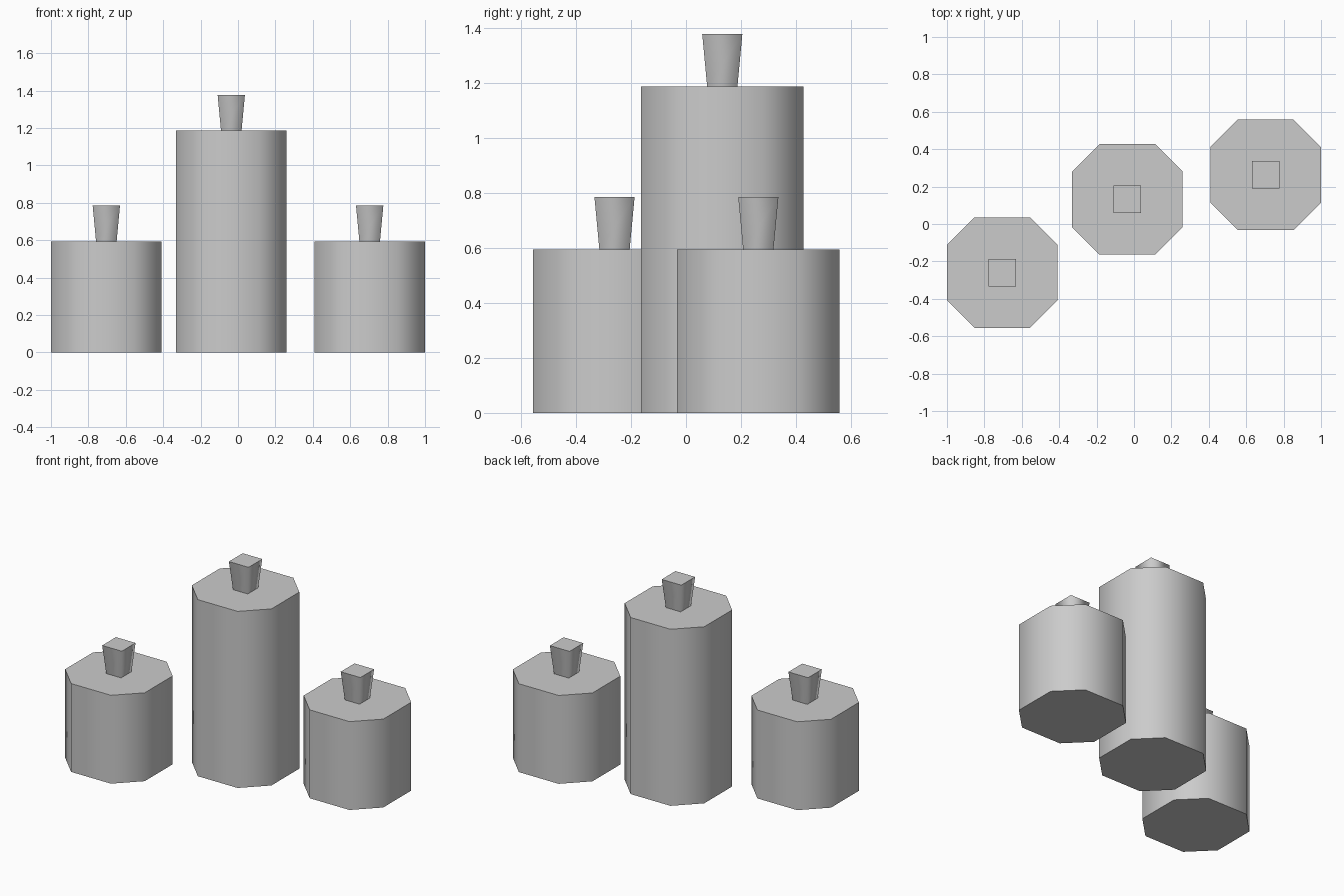
import bpy, bmesh

if "Cube" in bpy.data.objects:
    bpy.data.objects.remove(bpy.data.objects["Cube"])

def octagon(r):
    # square of half-width r with corners cut halfway
    c = r / 2
    return [(r, -c), (r, c), (c, r), (-c, r), (-r, c), (-r, -c), (-c, -r), (c, -r)]

def square(r):
    return [(r, -r), (r, r), (-r, r), (-r, -r)]

def prism(name, bottom, top, height, location, base_cap=True):
    bm = bmesh.new()
    lo = [bm.verts.new((x, y, 0)) for x, y in bottom]
    hi = [bm.verts.new((x, y, height)) for x, y in top]
    n = len(lo)
    for i in range(n):
        j = (i + 1) % n
        bm.faces.new((lo[i], lo[j], hi[j], hi[i])).smooth = True
    caps = [bm.faces.new(hi)]
    if base_cap:
        caps.append(bm.faces.new(lo[::-1]))
    # crisp rims, soft walls
    for cap in caps:
        for e in cap.edges:
            e.smooth = False
    mesh = bpy.data.meshes.new(name)
    bm.to_mesh(mesh)
    bm.free()
    obj = bpy.data.objects.new(name, mesh)
    obj.location = location
    bpy.context.collection.objects.link(obj)
    return obj

# Three candles: name, centre x, centre y, wax height
candles = [
    ("left", -0.704, -0.26, 0.594),
    ("middle", -0.036, 0.132, 1.187),
    ("right", 0.704, 0.263, 0.594),
]
for side, x, y, h in candles:
    prism(side + "_candle_body", octagon(0.296), octagon(0.296), h, (x, y, 0))
    # Flared wick on the top face
    prism(side + "_candle_wick", square(0.055), square(0.073), 0.191, (x, y, h), base_cap=False)
